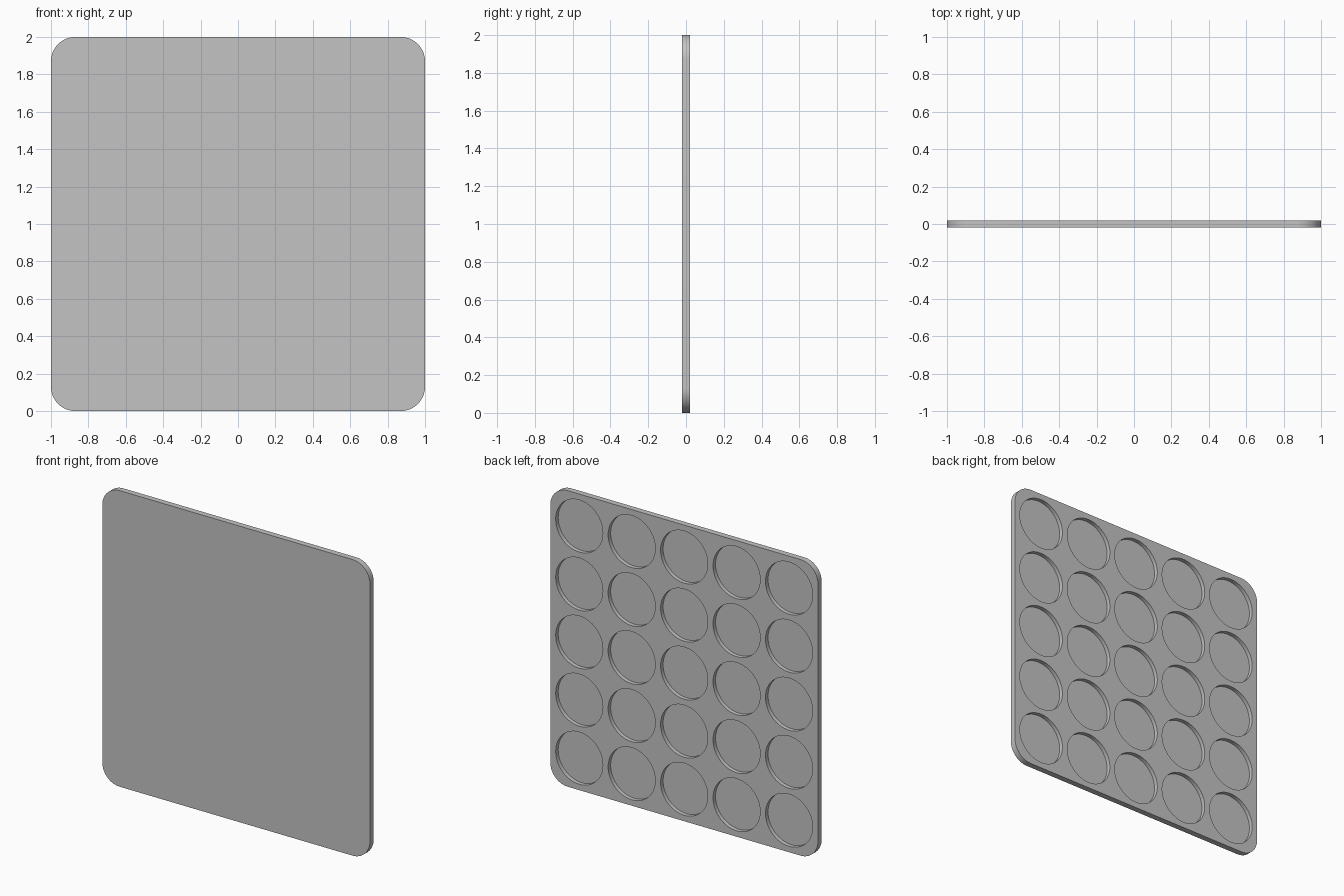
import bpy, bmesh, math
from mathutils import Matrix, Vector

if "Cube" in bpy.data.objects:
    bpy.data.objects.remove(bpy.data.objects["Cube"], do_unlink=True)

THICK = 0.04      # plate thickness
CORNER = 0.13     # corner radius
PITCH = 0.392     # spacing of the round pockets
RADIUS = 0.176    # pocket radius
DEPTH = 0.027     # pocket depth, open to the back
COUNT = 5

grey = bpy.data.materials.new("plain grey")
grey.use_nodes = True
colour = (0.55, 0.55, 0.55, 1)
grey.diffuse_color = colour
grey.node_tree.nodes["Principled BSDF"].inputs["Base Color"].default_value = colour


def make_object(name, bm):
    bmesh.ops.recalc_face_normals(bm, faces=bm.faces)
    mesh = bpy.data.meshes.new(name)
    bm.to_mesh(mesh)
    bm.free()
    mesh.materials.append(grey)
    obj = bpy.data.objects.new(name, mesh)
    bpy.context.collection.objects.link(obj)
    return obj


# Tray plate: rounded square outline extruded through its thickness
bm = bmesh.new()
outline = []
steps = 16
for quarter in range(4):
    mid = math.radians(45 + 90 * quarter)
    cx = math.copysign(1 - CORNER, math.cos(mid))
    cz = math.copysign(1 - CORNER, math.sin(mid))
    for i in range(steps + 1):
        a = math.radians(90) * (quarter + i / steps)
        outline.append(bm.verts.new((cx + CORNER * math.cos(a), -THICK / 2,
                                     1 + cz + CORNER * math.sin(a))))
front = bm.faces.new(outline)
back = bmesh.ops.extrude_face_region(bm, geom=[front], use_keep_orig=True)
moved = [v for v in back["geom"] if isinstance(v, bmesh.types.BMVert)]
bmesh.ops.translate(bm, verts=moved, vec=Vector((0, THICK, 0)))
tray = make_object("tray_plate", bm)

# Pocket cutters: a grid of discs reaching in from the back
bm = bmesh.new()
middle = (COUNT - 1) / 2
height = DEPTH * 2
for col in range(COUNT):
    for row in range(COUNT):
        place = Matrix.Translation(((col - middle) * PITCH, THICK / 2,
                                    1 + (row - middle) * PITCH))
        bmesh.ops.create_cone(bm, cap_ends=True, segments=64, radius1=RADIUS,
                              radius2=RADIUS, depth=height,
                              matrix=place @ Matrix.Rotation(math.pi / 2, 4, "X"))
cutter = make_object("pocket_cutters", bm)
cutter.hide_render = True

cut = tray.modifiers.new("pockets", "BOOLEAN")
cut.operation = "DIFFERENCE"
cut.solver = "EXACT"
cut.object = cutter

# Apply the cut, then shade the round walls smooth
bpy.ops.object.select_all(action="DESELECT")
tray.select_set(True)
bpy.context.view_layer.objects.active = tray
bpy.ops.object.modifier_apply(modifier=cut.name)
bpy.data.objects.remove(cutter, do_unlink=True)
bpy.ops.object.shade_smooth_by_angle(angle=math.radians(30))
